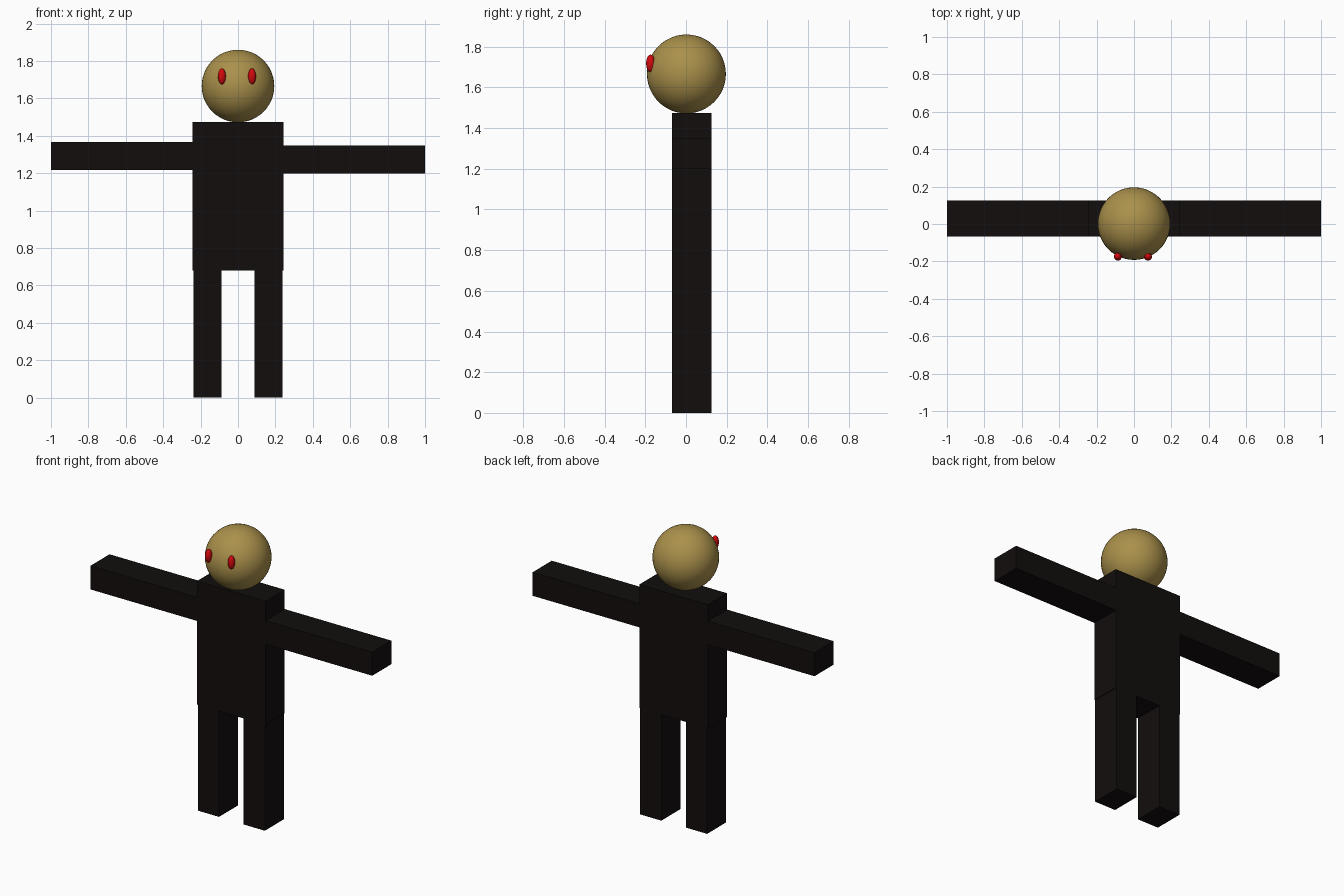
import bpy
from math import radians

if "Cube" in bpy.data.objects:
    bpy.data.objects.remove(bpy.data.objects["Cube"])


def material(name, rgb):
    mat = bpy.data.materials.new(name)
    mat.diffuse_color = (*rgb, 1)
    mat.use_nodes = True
    mat.node_tree.nodes["Principled BSDF"].inputs["Base Color"].default_value = mat.diffuse_color
    return mat


BLACK = material("black", (0.006, 0.004, 0.004))
TAN = material("tan", (0.40, 0.28, 0.07))
RED = material("red", (0.65, 0.003, 0.004))


def box(name, x, y, z):
    """Flat-sided box given as (min, max) on each axis."""
    bpy.ops.mesh.primitive_cube_add(
        size=1, location=[(a + b) / 2 for a, b in (x, y, z)])
    ob = bpy.context.object
    ob.name = name
    ob.scale = [b - a for a, b in (x, y, z)]
    bpy.ops.object.transform_apply(location=False, rotation=False, scale=True)
    ob.data.materials.append(BLACK)


def ball(name, location, radii, mat, segments, rings, tilt=0):
    """Smooth ellipsoid."""
    bpy.ops.mesh.primitive_uv_sphere_add(
        segments=segments, ring_count=rings, radius=1,
        location=location, rotation=(radians(tilt), 0, 0))
    ob = bpy.context.object
    ob.name = name
    ob.scale = radii
    bpy.ops.object.transform_apply(location=False, rotation=False, scale=True)
    bpy.ops.object.shade_smooth()
    ob.data.materials.append(mat)


DEPTH = (-0.068, 0.126)

# Torso
box("torso", (-0.243, 0.243), DEPTH, (0.68, 1.473))

# Arms, one slightly higher than the other
box("right_arm", (-1.0, -0.243), DEPTH, (1.217, 1.368))
box("left_arm", (0.243, 1.0), DEPTH, (1.198, 1.349))

# Legs
box("right_leg", (-0.238, -0.087), DEPTH, (0.002, 0.682))
box("left_leg", (0.087, 0.238), DEPTH, (0.0, 0.68))

# Head
ball("head", (0, 0.002, 1.666), (0.194, 0.194, 0.194), TAN, 48, 24)

# Eyes
for side, x in (("right", -0.086), ("left", 0.075)):
    ball(side + "_eye", (x, -0.174, 1.718), (0.021, 0.022, 0.043), RED, 24, 12)
